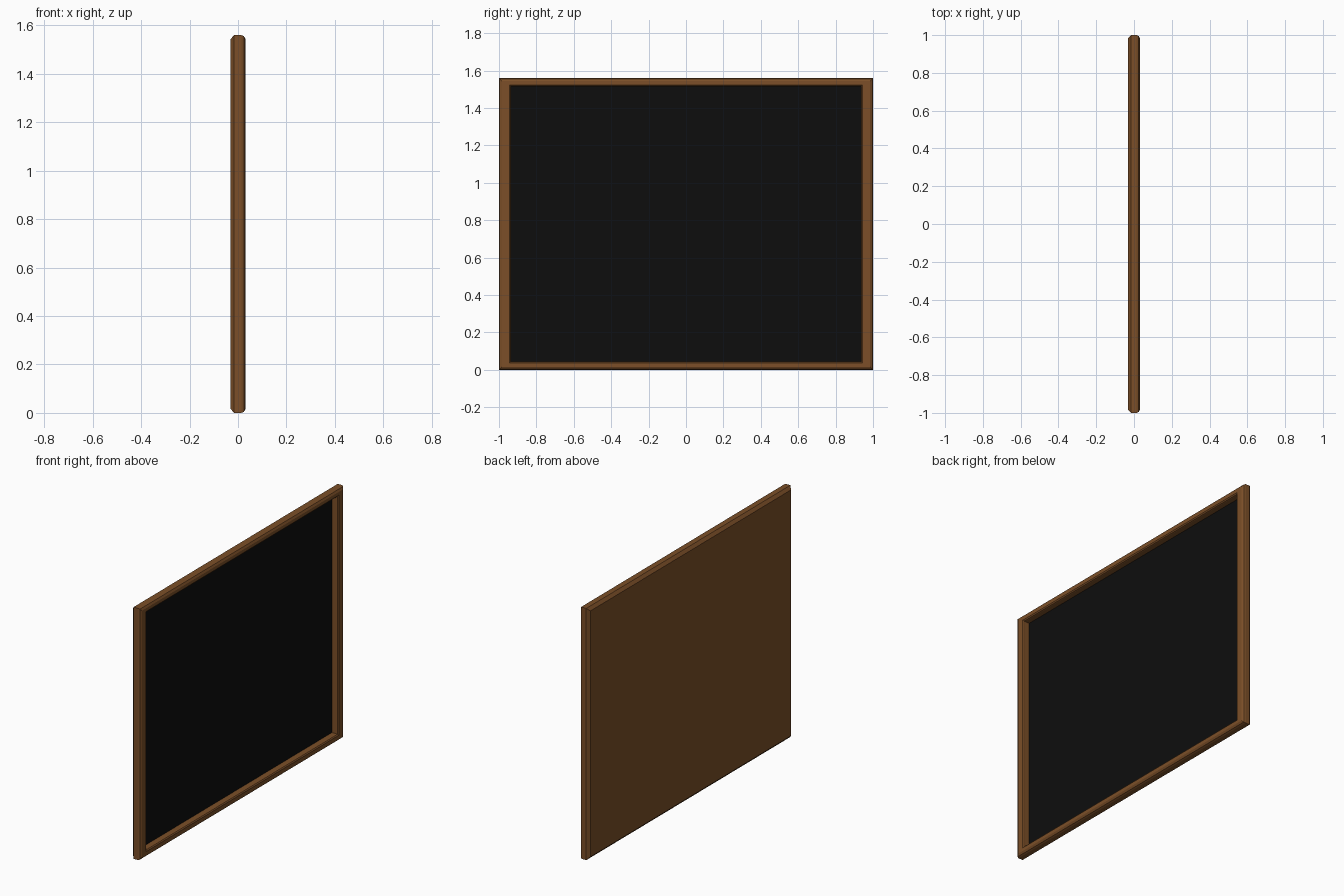
import bpy, bmesh

if "Cube" in bpy.data.objects:
    bpy.data.objects.remove(bpy.data.objects["Cube"])

W, H = 1.0, 1.56  # half width, height


def material(name, rgb):
    m = bpy.data.materials.new(name)
    m.diffuse_color = (*rgb, 1)
    m.use_nodes = True
    m.node_tree.nodes["Principled BSDF"].inputs["Base Color"].default_value = m.diffuse_color
    return m


def loft(name, rings, mat):
    """Bridge rectangles given as (x, inset in y, inset in z); cap both ends."""
    bm = bmesh.new()
    loops = []
    for x, iy, iz in rings:
        y, lo, hi = W - iy, iz, H - iz
        loops.append([bm.verts.new((x, a, b)) for a, b in
                      ((-y, lo), (y, lo), (y, hi), (-y, hi))])
    for a, b in zip(loops, loops[1:]):
        for i in range(4):
            j = (i + 1) % 4
            bm.faces.new((a[i], a[j], b[j], b[i]))
    return bm, loops


def finish(name, bm, mat):
    bmesh.ops.recalc_face_normals(bm, faces=bm.faces)
    me = bpy.data.meshes.new(name)
    bm.to_mesh(me)
    bm.free()
    me.materials.append(mat)
    ob = bpy.data.objects.new(name, me)
    bpy.context.collection.objects.link(ob)
    return ob


wood = material("wood", (0.20, 0.078, 0.021))
black = material("slate", (0.004, 0.004, 0.004))

# Frame: chamfered back, rounded front lip, inner wall down to the slate
bm, loops = loft("frame", [
    (-0.032, 0.018, 0.018), (-0.016, 0.0, 0.0),
    (0.014, 0.0, 0.0), (0.024, 0.004, 0.004), (0.031, 0.016, 0.016),
    (0.031, 0.056, 0.036), (0.026, 0.063, 0.043), (0.020, 0.065, 0.045),
    (-0.012, 0.065, 0.045)], wood)
bm.faces.new(loops[0])  # back panel
finish("frame", bm, wood)

# Writing surface set into the frame
bm = bmesh.new()
bmesh.ops.create_cube(bm, size=1)
for v in bm.verts:
    v.co.x = v.co.x * 0.008 - 0.014
    v.co.y *= 1.88
    v.co.z = v.co.z * 1.48 + H / 2
finish("slate_board", bm, black)
